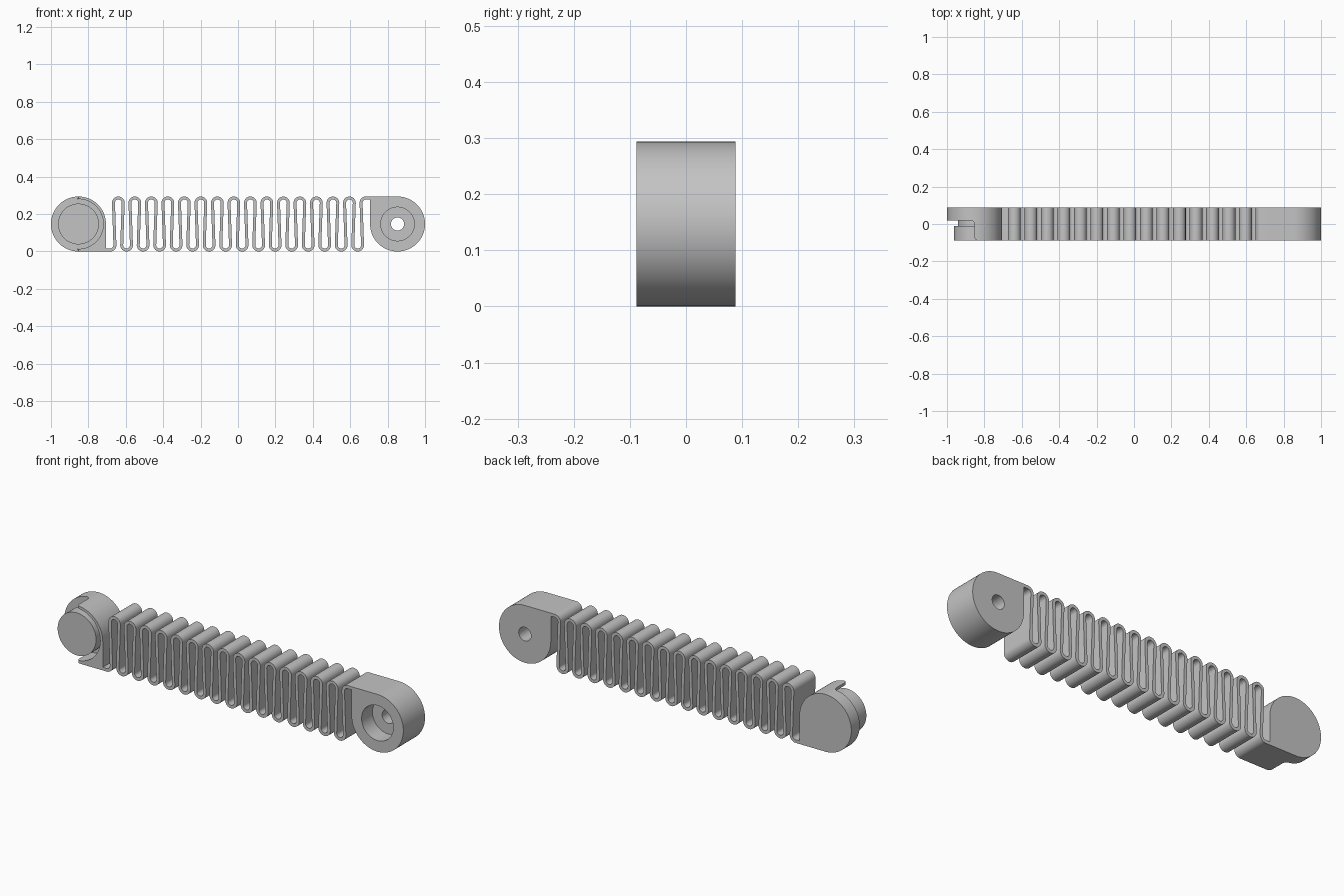
import bpy, bmesh, math
from math import pi, cos, sin

cube = bpy.data.objects.get("Cube")
if cube:
    bpy.data.objects.remove(cube, do_unlink=True)

HEIGHT, HALF = 0.294, 0.088        # overall height, half depth
RAD = HEIGHT / 2                   # end boss radius
CX = 1 - RAD                       # end boss centre
WIRE, BEND = 0.016, 0.026          # spring thickness, bend radius
FOLDS, FIRST = 31, 0.684           # half waves, first bend position

grey = bpy.data.materials.new("plain_grey")
grey.use_nodes = True
grey.diffuse_color = (0.55, 0.55, 0.55, 1)
grey.node_tree.nodes["Principled BSDF"].inputs["Base Color"].default_value = (0.55, 0.55, 0.55, 1)


def finish(name, bm):
    bmesh.ops.recalc_face_normals(bm, faces=bm.faces)
    mesh = bpy.data.meshes.new(name)
    bm.to_mesh(mesh)
    bm.free()
    mesh.materials.append(grey)
    obj = bpy.data.objects.new(name, mesh)
    bpy.context.collection.objects.link(obj)
    return obj


def arc(cx, cy, r, a0, a1, n):
    return [(cx + r * cos(a0 + (a1 - a0) * i / n), cy + r * sin(a0 + (a1 - a0) * i / n))
            for i in range(n + 1)]


def prism(name, outline, low, high, along_y=True):
    """Extrude an outline along y (or along z)."""
    bm = bmesh.new()
    place = (lambda p, d: (p[0], d, p[1])) if along_y else (lambda p, d: (p[0], p[1], d))
    face = bm.faces.new([bm.verts.new(place(p, low)) for p in outline])
    new = bmesh.ops.extrude_face_region(bm, geom=[face])["geom"]
    shift = (0, high - low, 0) if along_y else (0, 0, high - low)
    bmesh.ops.translate(bm, vec=shift, verts=[v for v in new if isinstance(v, bmesh.types.BMVert)])
    return finish(name, bm)


def disc(name, cx, r, y0, y1):
    return prism(name, arc(cx, RAD, r, 0, 2 * pi, 64)[:-1], y0, y1)


def select(obj):
    bpy.ops.object.select_all(action="DESELECT")
    obj.select_set(True)
    bpy.context.view_layer.objects.active = obj


def cut(obj, cutter):
    cutter.hide_render = True
    mod = obj.modifiers.new("cut", "BOOLEAN")
    mod.operation, mod.object, mod.solver = "DIFFERENCE", cutter, "EXACT"
    select(obj)
    bpy.ops.object.modifier_apply(modifier=mod.name)
    bpy.data.objects.remove(cutter, do_unlink=True)


# End blocks: a round boss with one square corner, turned half round for the other end
boss = [(RAD - CX, 0)] + arc(-CX, RAD, RAD, 0, 1.5 * pi, 72)
plug_block = prism("plug_end_block", boss, -HALF, HALF)
socket_block = prism("socket_end_block", [(-x, HEIGHT - z) for x, z in boss], -HALF, HALF)

# Socket end: counterbore and through hole
cut(socket_block, disc("bore_cutter", CX, 0.09, -0.2, 0.0))
cut(socket_block, disc("hole_cutter", CX, 0.035, -0.2, 0.2))

# Plug end: ring pocket, then open the outer half of the wall with rounded corners
FLOOR, FIL = 0.02, 0.02
cut(plug_block, disc("pocket_cutter", -CX, 0.133, -0.2, FLOOR))
opening = [(-1.2, FLOOR)] + arc(-CX - FIL, FLOOR - FIL, FIL, pi / 2, 0, 8)
opening += arc(-CX + FIL, FIL - HALF, FIL, pi, 1.5 * pi, 8)
opening += [(FIL - CX, -0.2), (-1.2, -0.2)]
cut(plug_block, prism("opening_cutter", opening, -0.1, 0.4, along_y=False))

# Plug: neck and wider head
plug_neck = disc("plug_neck", -CX, 0.088, -0.03, FLOOR + 0.01)
plug_head = disc("plug_head", -CX, 0.109, -HALF, -0.012)

# Spring centre line: alternating bends joined by straight tangent legs
step = 2 * FIRST / FOLDS
low_z = BEND + WIRE / 2
rise = HEIGHT - 2 * low_z
lean = math.asin(2 * BEND / math.hypot(step, rise)) - math.atan2(step, rise)
path = [(-0.75, WIRE / 2)]
for k in range(FOLDS + 1):
    x = -FIRST + k * step
    if k % 2 == 0:
        start = 1.5 * pi if k == 0 else pi - lean
        path += arc(x, low_z, BEND, start, 2 * pi + lean, 16)
    else:
        end = pi / 2 if k == FOLDS else -lean
        path += arc(x, HEIGHT - low_z, BEND, pi + lean, end, 16)
path.append((0.75, HEIGHT - WIRE / 2))

# Spring strip: rectangular section swept along the centre line
bm = bmesh.new()
rings = []
for i, (x, z) in enumerate(path):
    a, b = path[max(i - 1, 0)], path[min(i + 1, len(path) - 1)]
    # Inside a bend the chord gives the normal; beside a long leg use the short side
    da, db = math.dist(a, (x, z)), math.dist(b, (x, z))
    ta = ((x - a[0]) / da, (z - a[1]) / da) if da else (0, 0)
    tb = ((b[0] - x) / db, (b[1] - z) / db) if db else (0, 0)
    tx, tz = ta[0] + tb[0], ta[1] + tb[1]
    size = math.hypot(tx, tz)
    nx, nz = -tz / size * WIRE / 2, tx / size * WIRE / 2
    rings.append([bm.verts.new((x + s * nx, y, z + s * nz))
                  for s, y in ((1, -HALF), (1, HALF), (-1, HALF), (-1, -HALF))])
for r, q in zip(rings, rings[1:]):
    for j in range(4):
        bm.faces.new((r[j], r[(j + 1) % 4], q[(j + 1) % 4], q[j]))
bm.faces.new(rings[0])
bm.faces.new(rings[-1])
spring = finish("spring_strip", bm)

for obj in (plug_block, socket_block, plug_neck, plug_head, spring):
    select(obj)
    bpy.ops.object.shade_smooth_by_angle(angle=math.radians(35))
